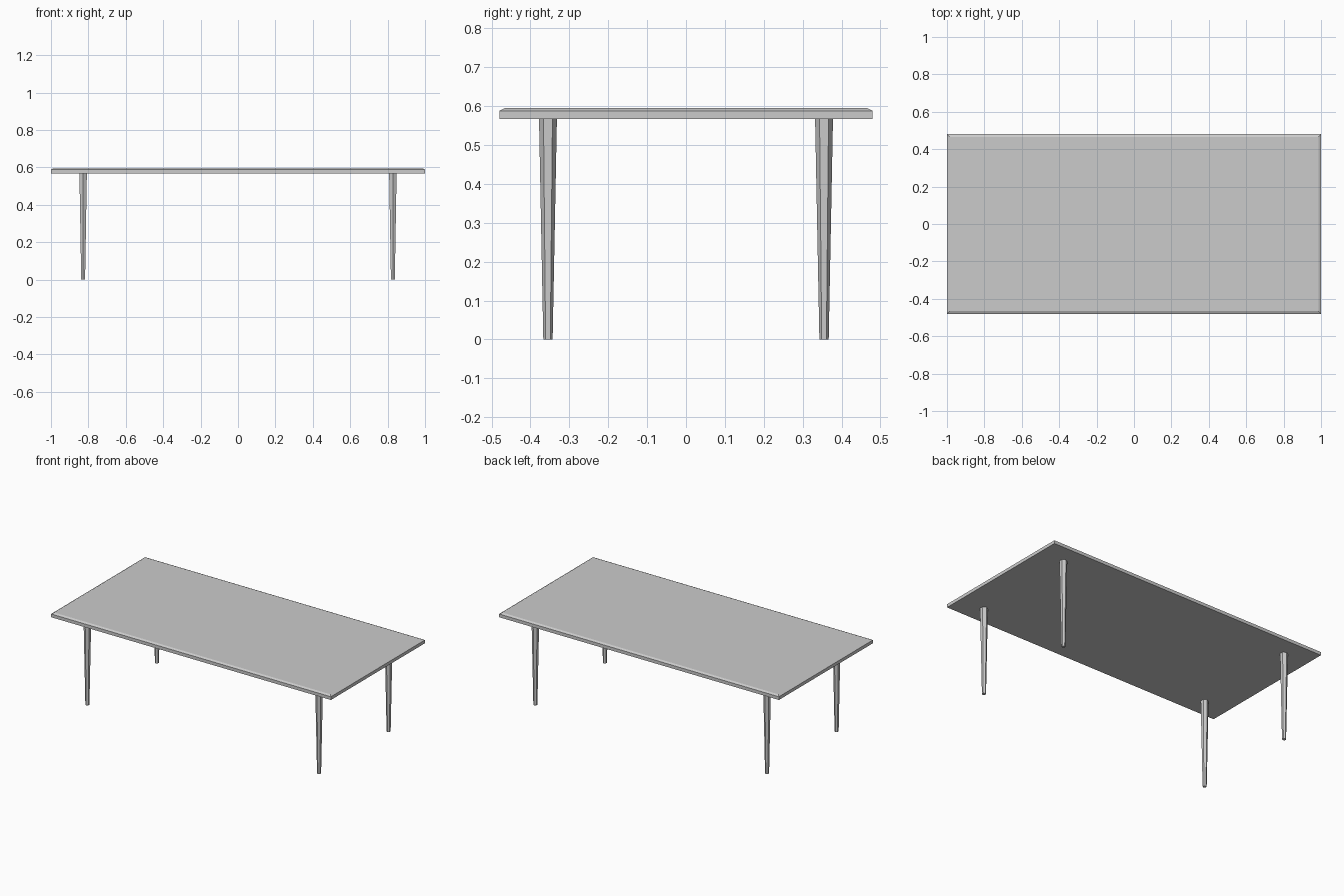
import bpy, bmesh
from math import pi
from mathutils import Matrix

if "Cube" in bpy.data.objects:
    bpy.data.objects.remove(bpy.data.objects["Cube"])


def finish(name, bm):
    bmesh.ops.recalc_face_normals(bm, faces=bm.faces)
    mesh = bpy.data.meshes.new(name)
    bm.to_mesh(mesh)
    bm.free()
    obj = bpy.data.objects.new(name, mesh)
    bpy.context.collection.objects.link(obj)
    return obj


# Tabletop: thin slab with a shallow chamfer around the upper edge
bm = bmesh.new()
rings = []
for inset, z in [(0, 0.567), (0, 0.588), (0.014, 0.595)]:
    x, y = 1 - inset, 0.48 - inset
    rings.append([bm.verts.new((sx * x, sy * y, z))
                  for sx, sy in [(-1, -1), (1, -1), (1, 1), (-1, 1)]])
for low, high in zip(rings, rings[1:]):
    for i in range(4):
        j = (i + 1) % 4
        bm.faces.new((low[i], low[j], high[j], high[i]))
bm.faces.new(rings[0][::-1])
bm.faces.new(rings[-1])
finish("tabletop", bm)


# Tapered six-sided legs, corners pointing along y
LEG_HEIGHT = 0.567
for side, sx in (("left", -1), ("right", 1)):
    for end, sy in (("front", -1), ("back", 1)):
        bm = bmesh.new()
        place = (Matrix.Translation((sx * 0.828, sy * 0.355, LEG_HEIGHT / 2))
                 @ Matrix.Rotation(pi / 2, 4, 'Z') @ Matrix.Rotation(pi / 2, 4, 'Z'))
        bmesh.ops.create_cone(bm, cap_ends=True, segments=6, radius1=0.012,
                              radius2=0.023, depth=LEG_HEIGHT, matrix=place)
        finish(f"{end}_{side}_leg", bm)
